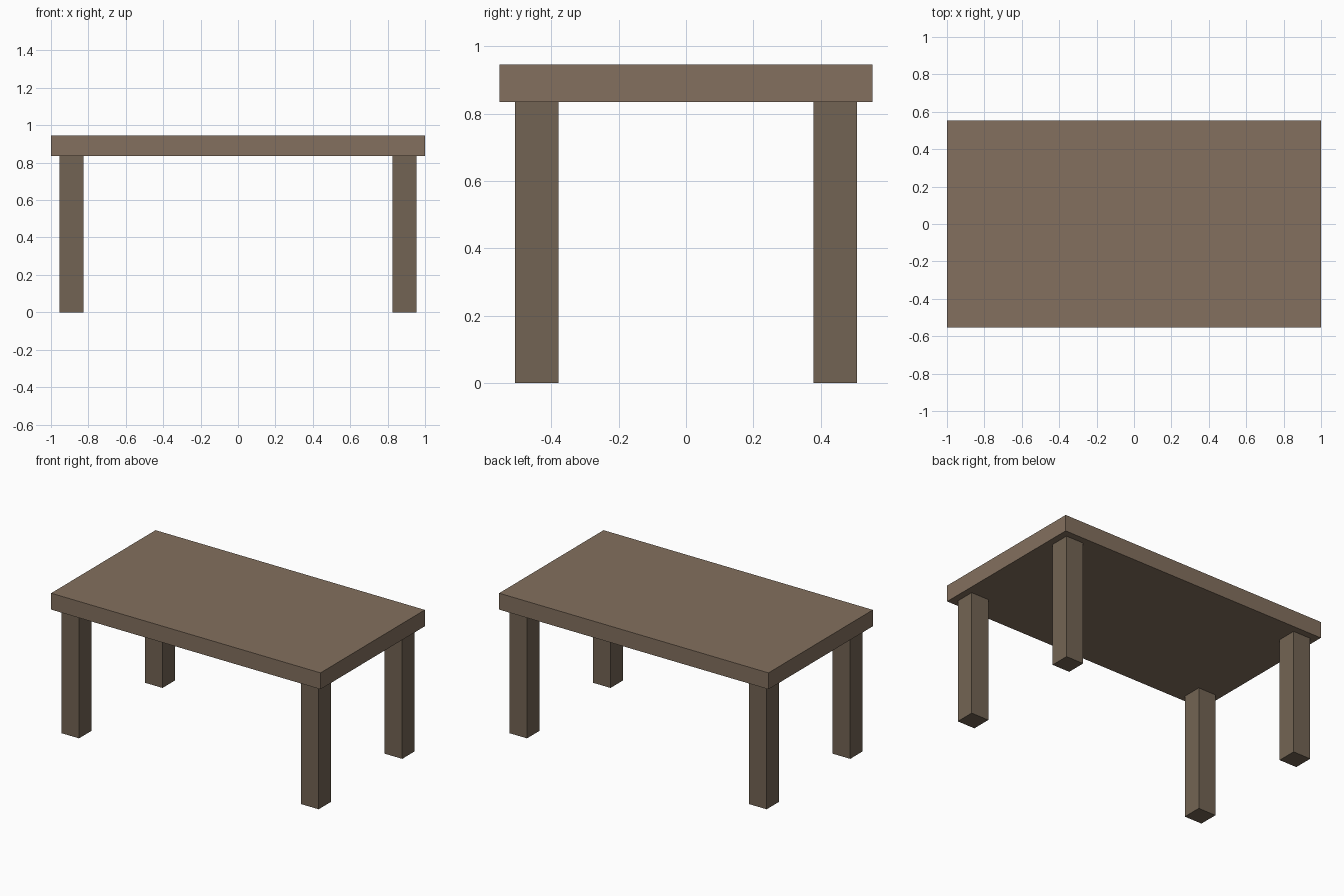
import bpy

if "Cube" in bpy.data.objects:
    bpy.data.objects.remove(bpy.data.objects["Cube"])


def material(name, color):
    mat = bpy.data.materials.new(name)
    mat.diffuse_color = (*color, 1.0)
    mat.use_nodes = True
    mat.node_tree.nodes["Principled BSDF"].inputs["Base Color"].default_value = mat.diffuse_color
    return mat


def box(name, center, size, mat):
    bpy.ops.mesh.primitive_cube_add(size=1, location=center)
    obj = bpy.context.object
    obj.name = name
    obj.scale = size
    bpy.ops.object.transform_apply(location=False, rotation=False, scale=True)
    obj.data.materials.append(mat)
    return obj


top_wood = material("top_wood", (0.227, 0.162, 0.112))
leg_wood = material("leg_wood", (0.171, 0.127, 0.087))

LEG_HEIGHT = 0.835
TOP_THICKNESS = 0.11
LEG_WIDTH = 0.13

# Table top slab
box("table_top", (0, 0, LEG_HEIGHT + TOP_THICKNESS / 2),
    (2.0, 1.107, TOP_THICKNESS), top_wood)

# Four square legs, slightly inset from the corners
for y_name, sy in (("front", -1), ("back", 1)):
    for x_name, sx in (("left", -1), ("right", 1)):
        box(f"{y_name}_{x_name}_leg",
            (sx * 0.89, sy * 0.443, LEG_HEIGHT / 2),
            (LEG_WIDTH, LEG_WIDTH, LEG_HEIGHT), leg_wood)
